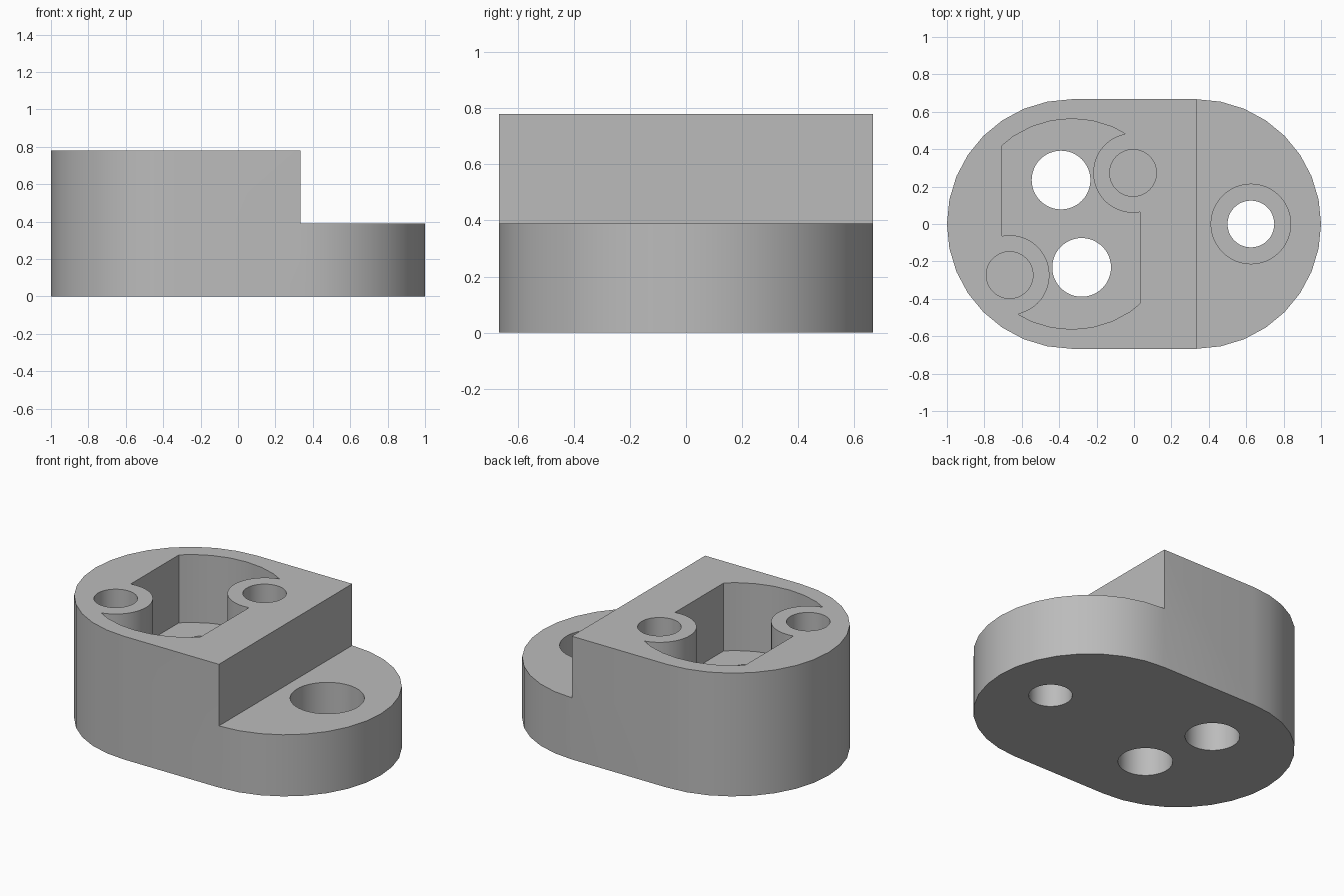
import bpy
import bmesh
from math import cos, sin, pi

default = bpy.data.objects.get("Cube")
if default:
    bpy.data.objects.remove(default, do_unlink=True)

# Overall sizes
RADIUS = 0.667
END = 0.333
HEIGHT = 0.78
STEP = 0.39
FLOOR = 0.35
BORE_FLOOR = 0.16
SCREW_R, HEAD_R, WIRE_R = 0.125, 0.213, 0.157

grey = bpy.data.materials.new("plain_grey")
grey.use_nodes = True
grey.diffuse_color = (0.5, 0.5, 0.5, 1)
grey.node_tree.nodes["Principled BSDF"].inputs["Base Color"].default_value = (0.5, 0.5, 0.5, 1)


def arc(cx, cy, r, start, end, steps):
    """Points along an arc, both ends included."""
    angles = [start + (end - start) * i / steps for i in range(steps + 1)]
    return [(cx + r * cos(a), cy + r * sin(a)) for a in angles]


def prism(name, outline, z0, z1):
    """Extrude a closed outline from z0 up to z1."""
    bm = bmesh.new()
    base = bm.faces.new([bm.verts.new((x, y, z0)) for x, y in outline])
    top = bmesh.ops.extrude_face_region(bm, geom=[base], use_keep_orig=True)["geom"]
    bmesh.ops.translate(bm, vec=(0, 0, z1 - z0),
                        verts=[v for v in top if isinstance(v, bmesh.types.BMVert)])
    bmesh.ops.recalc_face_normals(bm, faces=bm.faces)
    mesh = bpy.data.meshes.new(name)
    bm.to_mesh(mesh)
    bm.free()
    mesh.materials.append(grey)
    obj = bpy.data.objects.new(name, mesh)
    bpy.context.collection.objects.link(obj)
    return obj


def cylinder(name, cx, cy, r, z0, z1, sides=48):
    return prism(name, arc(cx, cy, r, 0, 2 * pi, sides)[:-1], z0, z1)


def box(name, x0, x1, y0, y1, z0, z1):
    return prism(name, [(x0, y0), (x1, y0), (x1, y1), (x0, y1)], z0, z1)


def combine(target, tool, operation="DIFFERENCE"):
    """Apply a boolean and throw the tool away."""
    mod = target.modifiers.new("cut", "BOOLEAN")
    mod.operation = operation
    mod.solver = "EXACT"
    mod.object = tool
    bpy.context.view_layer.objects.active = target
    bpy.ops.object.modifier_apply(modifier=mod.name)
    bpy.data.objects.remove(tool, do_unlink=True)


# Rounded block with a lower shelf on one end
outline = arc(END, 0, RADIUS, -pi / 2, pi / 2, 16) + arc(-END, 0, RADIUS, pi / 2, 3 * pi / 2, 16)
body = prism("housing_body", outline, 0, HEIGHT)
combine(body, box("shelf_cutter", END, 2, -1, 1, STEP, 1))

# Pocket: round well with two flat sides, leaving two screw posts standing
posts = [(-0.005, 0.273), (-0.665, -0.273)]
pocket = cylinder("pocket_cutter", -END, 0, 0.563, FLOOR, 1, 32)
combine(pocket, box("pocket_sides", -0.707, 0.033, -1, 1, 0, 2), "INTERSECT")
for x, y in posts:
    combine(pocket, cylinder("post_shape", x, y, HEAD_R, 0, 2))
combine(body, pocket)

# Blind screw holes in the posts
for x, y in posts:
    combine(body, cylinder("post_hole", x, y, SCREW_R, FLOOR, 1))

# Through holes in the pocket floor
for x, y in [(-0.39, 0.235), (-0.28, -0.232)]:
    combine(body, cylinder("floor_hole", x, y, WIRE_R, -0.1, FLOOR + 0.1))

# Counterbored mounting hole in the shelf
combine(body, cylinder("mount_hole", 0.625, 0, SCREW_R, -0.1, 0.6))
combine(body, cylinder("mount_counterbore", 0.625, 0, HEAD_R, BORE_FLOOR, 0.6))

# Smooth curved walls, sharp corners
bpy.ops.object.select_all(action="DESELECT")
body.select_set(True)
bpy.context.view_layer.objects.active = body
bpy.ops.object.shade_smooth_by_angle()
